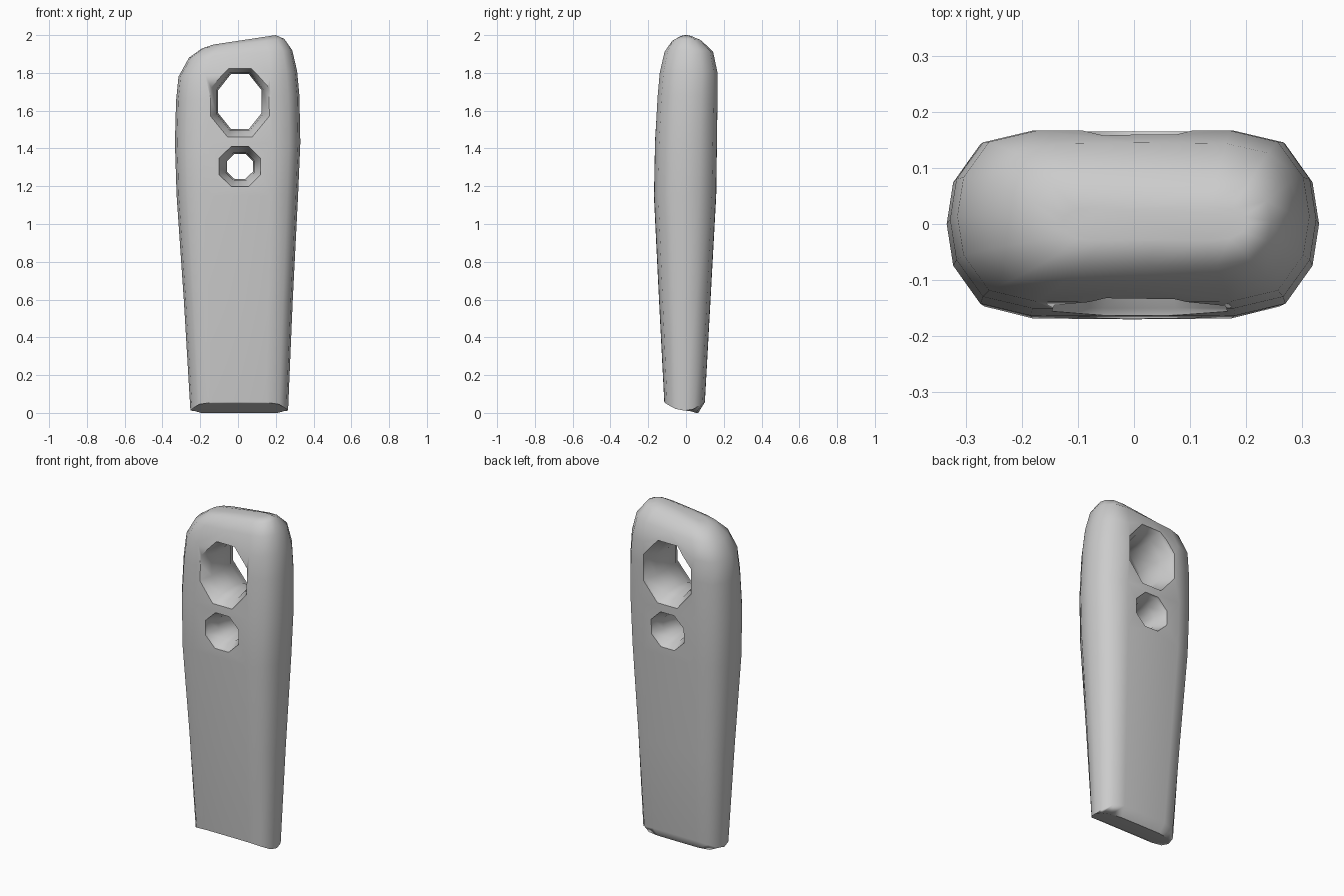
import bpy, bmesh, math

if "Cube" in bpy.data.objects:
    bpy.data.objects.remove(bpy.data.objects["Cube"])

# unit cross-section quarter points (x, y), mirrored to a 16-sided rounded box
Q = [(1, 0), (.965, .45), (.82, .86), (.55, .99), (0, 1)]
SECTION = Q + [(-x, y) for x, y in Q[-2::-1]]
SECTION += [(x, -y) for x, y in SECTION[-2:0:-1]]


def loft(name, rings):
    bm = bmesh.new()
    loops = [[bm.verts.new(p) for p in r] for r in rings]
    n = len(loops[0])
    for a, b in zip(loops, loops[1:]):
        for i in range(n):
            bm.faces.new((a[i], a[(i + 1) % n], b[(i + 1) % n], b[i]))
    bm.faces.new(loops[0][::-1])
    bm.faces.new(loops[-1])
    bmesh.ops.recalc_face_normals(bm, faces=bm.faces)
    me = bpy.data.meshes.new(name)
    bm.to_mesh(me)
    bm.free()
    ob = bpy.data.objects.new(name, me)
    bpy.context.collection.objects.link(ob)
    return ob


def ring(x0, x1, y0, y1, z0, z1):
    # rounded section, tilted from z0 on the left to z1 on the right
    return [((x0 + x1) / 2 + u * (x1 - x0) / 2, (y0 + y1) / 2 + v * (y1 - y0) / 2,
             z0 + (z1 - z0) * (u + 1) / 2) for u, v in SECTION]


# slanted underside, then the bottom rim with arched front and back
under = [(x, y, max(0, .055 * (.05 - y) / .165))
         for x, y, z in ring(-.24, .255, -.10, .065, 0, 0)]
rim = [(x, y, .012 + .045 * abs(v) ** 2)
       for (x, y, z), (u, v) in zip(ring(-.252, .265, -.115, .1, 0, 0), SECTION)]

# tapering shaft and the lopsided rounded top
body = loft("tag_body", [
    under, rim,
    ring(-.287, .29, -.143, .13, .6, .6),
    ring(-.325, .318, -.17, .16, 1.15, 1.15),
    ring(-.334, .33, -.165, .165, 1.43, 1.43),
    ring(-.328, .325, -.152, .168, 1.65, 1.68),
    ring(-.315, .313, -.14, .168, 1.78, 1.81),
    ring(-.26, .287, -.115, .145, 1.88, 1.92),
    ring(-.19, .245, -.075, .085, 1.93, 1.98),
    ring(-.13, .20, -.03, .03, 1.95, 2.0)])


def cut_hole(cx, cz, rx, rz, flare, sides=8):
    # hourglass cutter: narrow waist, flared at both faces
    steps = [(-.21, 1.8), (-.15, 1.32), (-.09, .95 / 1.0 * .5 - .4),
             (0, 0), (.09, .075), (.15, 1.32), (.21, 1.8)]
    rings = []
    for y, k in steps:
        e = flare * (k if abs(y) > .1 else .3 if y else 0)
        rings.append([(cx + (rx + e) * math.cos(2 * math.pi * (i + .5) / sides), y,
                       cz + (rz + e) * math.sin(2 * math.pi * (i + .5) / sides))
                      for i in range(sides)])
    cutter = loft("hole_cutter", rings)
    cutter.hide_render = True
    bpy.context.view_layer.objects.active = body
    m = body.modifiers.new("hole", 'BOOLEAN')
    m.operation, m.solver, m.object = 'DIFFERENCE', 'EXACT', cutter
    bpy.ops.object.modifier_apply(modifier=m.name)
    bpy.data.objects.remove(cutter)


# large finger hole and small hole below it
cut_hole(.01, 1.648, .125, .157, .032)
cut_hole(.01, 1.305, .075, .072, .03)

# soft shading
bpy.ops.object.select_all(action='DESELECT')
body.select_set(True)
bpy.context.view_layer.objects.active = body
bpy.ops.object.shade_smooth_by_angle(angle=math.radians(65))
w = body.modifiers.new("soft_normals", 'WEIGHTED_NORMAL')
w.keep_sharp = True
